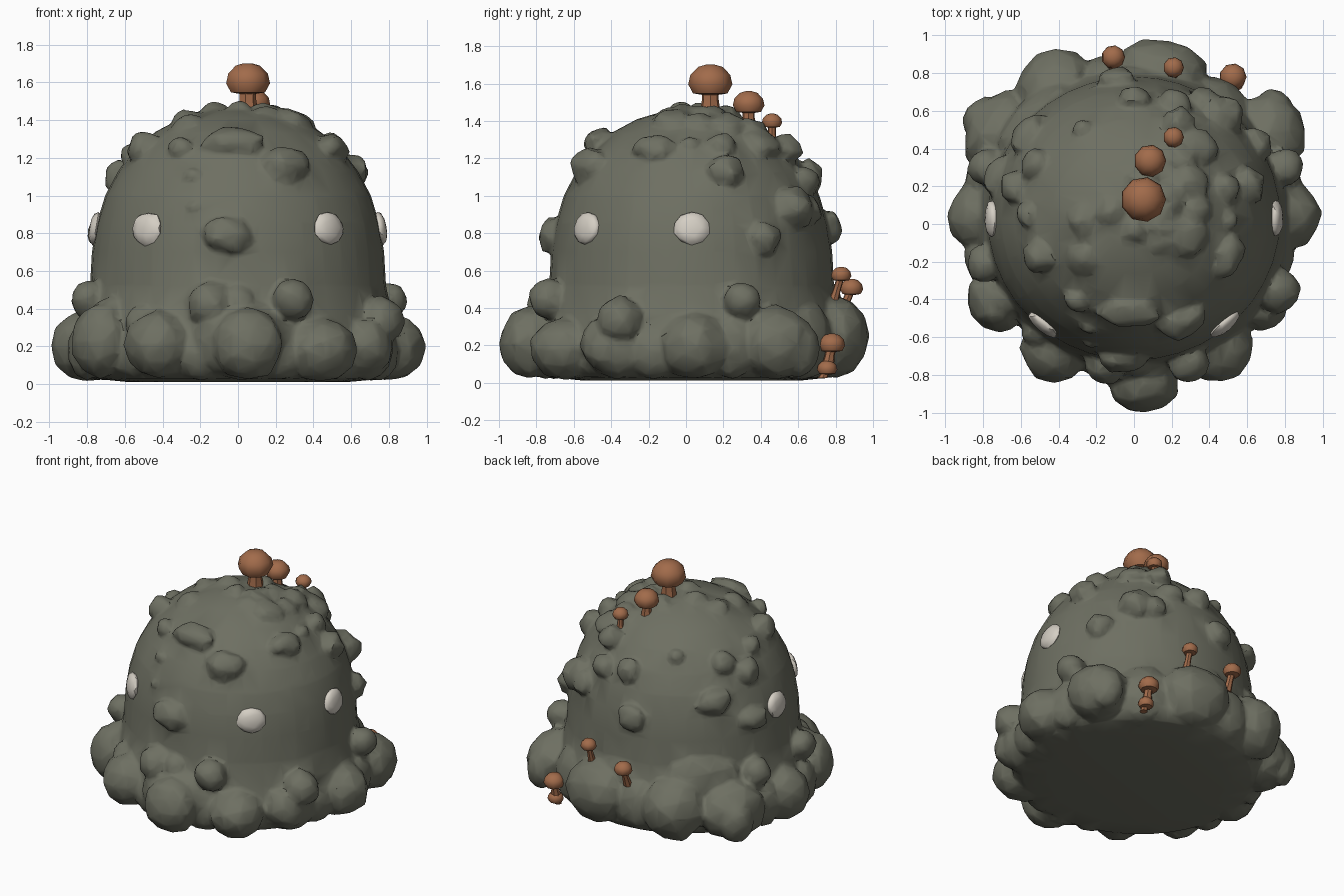
import bpy, bmesh, math, random
from mathutils import Vector, noise

random.seed(4)


def material(name, rgb):
    m = bpy.data.materials.new(name)
    m.diffuse_color = (*rgb, 1)
    return m


STONE = material("mossy_stone", (0.155, 0.16, 0.122))
RUST = material("mushroom_brown", (0.36, 0.148, 0.07))
PALE = material("pale_eye", (0.66, 0.62, 0.55))
stones = []


def smooth(ob, angle):
    bpy.ops.object.select_all(action='DESELECT')
    bpy.context.view_layer.objects.active = ob
    ob.select_set(True)
    bpy.ops.object.shade_smooth_by_angle(angle=math.radians(angle))


def finish(bm, name, mat, angle=40):
    bmesh.ops.recalc_face_normals(bm, faces=bm.faces)
    me = bpy.data.meshes.new(name)
    bm.to_mesh(me)
    bm.free()
    me.materials.append(mat)
    ob = bpy.data.objects.new(name, me)
    bpy.context.collection.objects.link(ob)
    if mat == STONE:
        stones.append(ob)
    else:
        smooth(ob, angle)
    return ob


def lathe(name, profile, mat, sides, origin=(0, 0, 0), lean=(0, 0), squash=1):
    bm = bmesh.new()
    rings = []
    for r, z in profile:
        rings.append([bm.verts.new((origin[0] + lean[0] * z + r * math.cos(math.tau * i / sides),
                                    origin[1] + lean[1] * z + r * squash * math.sin(math.tau * i / sides),
                                    origin[2] + z)) for i in range(sides)])
    for a, b in zip(rings, rings[1:]):
        for i in range(sides):
            j = (i + 1) % sides
            bm.faces.new((a[i], a[j], b[j], b[i]))
    bm.faces.new(rings[0])
    bm.faces.new(rings[-1])
    return finish(bm, name, mat)


# Domed body
CY, SQ = 0.03, 0.97
DOME = [(0.60, 0.012), (0.78, 0.03), (0.84, 0.08), (0.85, 0.2), (0.82, 0.36), (0.785, 0.52), (0.775, 0.7),
        (0.75, 0.85), (0.705, 1.0), (0.635, 1.13), (0.545, 1.25), (0.435, 1.34), (0.30, 1.41),
        (0.16, 1.45), (0.03, 1.465)]
body = lathe("body", DOME, STONE, 40, (0, CY, 0), squash=SQ)


def dome_point(az, z):
    """Surface point and outward normal of the dome."""
    for (r0, z0), (r1, z1) in zip(DOME, DOME[1:]):
        if z0 <= z <= z1:
            break
    r = r0 + (r1 - r0) * (z - z0) / (z1 - z0)
    c, s = math.cos(az), math.sin(az)
    n = Vector((c * (z1 - z0), s * (z1 - z0), r0 - r1)).normalized()
    return Vector((r * c, CY + SQ * r * s, z)), n


def lump(name, pos, radii, normal, mat=STONE, rough=0.12, freq=1.6):
    """Knobbly ellipsoid; the third radius lies along the normal."""
    bm = bmesh.new()
    bmesh.ops.create_icosphere(bm, subdivisions=2, radius=1)
    rot = Vector(normal).to_track_quat('Z', 'Y').to_matrix()
    off = Vector([random.uniform(-50, 50) for _ in range(3)])
    for v in bm.verts:
        k = 1.02 + rough * 1.6 * noise.noise(v.co * freq + off)
        p = Vector(v.co[i] * radii[i] * k for i in range(3))
        v.co = rot @ p + Vector(pos)
        v.co.z = max(v.co.z, 0.015)
    return finish(bm, name, mat)


# Boulders round the foot: x, y, z, half width, half height, half depth
FOOT = [
    (0.81, 0.05, 0.20, 0.19, 0.18, 0.18), (-0.81, 0.04, 0.20, 0.19, 0.19, 0.18),
    (0.44, -0.64, 0.18, 0.19, 0.17, 0.20), (-0.42, -0.66, 0.21, 0.18, 0.18, 0.18),
    (0.02, -0.75, 0.23, 0.26, 0.21, 0.13), (0.05, -0.84, 0.21, 0.19, 0.19, 0.16),
    (0.69, -0.37, 0.19, 0.17, 0.17, 0.12), (-0.73, -0.41, 0.23, 0.17, 0.20, 0.15),
    (0.71, 0.48, 0.21, 0.21, 0.20, 0.20), (-0.70, 0.48, 0.22, 0.24, 0.20, 0.19),
    (0.75, 0.60, 0.18, 0.12, 0.15, 0.10), (-0.80, 0.56, 0.18, 0.12, 0.15, 0.10),
    (0.44, 0.62, 0.22, 0.20, 0.21, 0.15), (-0.42, 0.73, 0.24, 0.22, 0.22, 0.19),
    (-0.15, 0.76, 0.22, 0.18, 0.20, 0.13), (0.15, 0.80, 0.25, 0.25, 0.22, 0.18),
    (0.22, -0.70, 0.17, 0.16, 0.15, 0.10), (-0.20, -0.70, 0.16, 0.15, 0.14, 0.10),
    (0.75, -0.17, 0.17, 0.15, 0.15, 0.10), (-0.80, -0.19, 0.18, 0.14, 0.16, 0.10),
    (0.78, 0.25, 0.19, 0.15, 0.17, 0.10), (-0.79, 0.25, 0.20, 0.15, 0.17, 0.10),
    (-0.50, 0.54, 0.38, 0.28, 0.24, 0.14), (0.0, 0.72, 0.38, 0.22, 0.18, 0.12),
]
for x, y, z, w, h, d in FOOT:
    lump("foot_boulder", (x, y, z), (w, h, d), (x, y, 0), rough=0.07)

# Smaller boulders sitting on the foot ring: x, y, z, radius
for x, y, z, r in [(0.29, -0.73, 0.45, 0.11), (-0.15, -0.73, 0.42, 0.12), (0.0, -0.72, 0.43, 0.09),
                   (0.75, -0.35, 0.33, 0.13), (-0.79, -0.21, 0.45, 0.10), (0.80, 0.30, 0.44, 0.10),
                   (-0.78, 0.30, 0.44, 0.10), (0.67, -0.42, 0.2, 0.15), (-0.68, -0.40, 0.36, 0.10),
                   (-0.50, -0.56, 0.32, 0.10)]:
    lump("upper_boulder", (x, y, z), (r, r, r), (x, y, 0), rough=0.1)

# Rocks stuck to the dome: direction x, y, then height, half width, half height
ROCKS = [
    (-0.03, -0.50, 1.28, 0.16, 0.09), (0.25, -0.52, 1.16, 0.13, 0.10), (-0.06, -0.75, 0.79, 0.13, 0.10),
    (-0.25, -0.58, 1.11, 0.05, 0.035), (-0.25, -0.70, 0.94, 0.035, 0.025), (-0.50, -0.18, 1.25, 0.09, 0.09),
    (0.49, -0.18, 1.25, 0.12, 0.08), (-0.63, 0.20, 1.10, 0.09, 0.09), (0.64, 0.22, 1.13, 0.10, 0.09),
    (0.48, 0.60, 0.93, 0.12, 0.12), (0.64, 0.43, 0.77, 0.09, 0.09), (0.55, 0.02, 1.28, 0.05, 0.04),
    (0.22, 0.66, 1.08, 0.09, 0.08), (-0.09, 0.76, 0.83, 0.10, 0.09), (-0.49, 0.31, 1.18, 0.09, 0.08),
    (-0.25, 0.48, 1.23, 0.055, 0.05), (0.00, 0.64, 1.11, 0.09, 0.09), (0.36, 0.64, 0.92, 0.09, 0.09),
    (-0.56, 0.48, 0.96, 0.12, 0.09), (-0.73, 0.26, 0.80, 0.10, 0.08), (-0.30, -0.42, 1.25, 0.07, 0.06),
    (0.50, 0.20, 1.27, 0.08, 0.07), (-0.55, 0.05, 1.22, 0.07, 0.06),
]
for x, y, z, w, h in ROCKS:
    p, n = dome_point(math.atan2(y - CY, x), z)
    lump("dome_rock", p, (w, h, min(w, h) * 0.9), n, rough=0.2, freq=2)

# Crust of flat rocks near the crown: x, y, z, radius
for x, y, z, r in [(-0.27, 0.02, 1.39, 0.09), (-0.27, -0.19, 1.36, 0.09), (-0.12, 0.06, 1.43, 0.08),
                   (0.28, -0.07, 1.39, 0.12), (0.16, 0.02, 1.42, 0.11), (0.30, 0.22, 1.37, 0.11),
                   (0.34, 0.40, 1.28, 0.11), (0.25, 0.36, 1.34, 0.10), (0.15, -0.08, 1.41, 0.09),
                   (0.33, 0.07, 1.37, 0.10), (0.0, -0.03, 1.43, 0.08), (0.24, 0.54, 1.25, 0.09),
                   (0.05, 0.22, 1.42, 0.09), (0.20, 0.14, 1.41, 0.09)]:
    lump("crown_rock", (x, y, z), (r, r * 0.9, 0.065), (x, y - CY, 0.7), rough=0.25, freq=2.2)

# Fuse the stone parts into one weathered, faceted surface
bpy.ops.object.select_all(action='DESELECT')
for ob in stones:
    ob.select_set(True)
bpy.context.view_layer.objects.active = body
bpy.ops.object.join()
fuse = body.modifiers.new("fuse", 'REMESH')
fuse.mode, fuse.voxel_size = 'VOXEL', 0.016
soften = body.modifiers.new("soften", 'SMOOTH')
soften.factor, soften.iterations = 0.4, 1
facet = body.modifiers.new("facet", 'DECIMATE')
facet.ratio = 0.1
for m in ("fuse", "soften", "facet"):
    bpy.ops.object.modifier_apply(modifier=m)
smooth(body, 45)

# Pale eyes, two in front and one on each side
for side in (-1, 1):
    for x, y in [(0.475, -0.54), (0.76, CY)]:
        p, n = dome_point(math.atan2(y - CY, side * x), 0.825)
        lump("eye", p, (0.097, 0.088, 0.035), n, PALE, 0.08, 2.5)


# Mushrooms: cap centre, cap radius, stem length, lean of the stem
def mushroom(x, y, z, r, stem, lean=(0, 0)):
    base = (x - lean[0] * stem, y - lean[1] * stem, z - stem)
    lathe("mushroom_stem", [(r * 0.5, 0), (r * 0.38, stem * 0.5), (r * 0.4, stem)], RUST, 7, base, lean)
    cap = [(0.35, -0.55), (0.78, -0.48), (1.0, -0.08), (0.9, 0.35), (0.55, 0.7), (0.2, 0.8)]
    lathe("mushroom_cap", [(r * a, r * b) for a, b in cap], RUST, 9, (x, y, z))


mushroom(0.05, 0.13, 1.605, 0.12, 0.18)
mushroom(0.085, 0.335, 1.49, 0.086, 0.14)
mushroom(0.21, 0.46, 1.395, 0.055, 0.12)
mushroom(0.21, 0.83, 0.575, 0.055, 0.14, (0, 0.3))
mushroom(-0.11, 0.885, 0.505, 0.063, 0.14, (0, 0.4))
mushroom(0.525, 0.78, 0.205, 0.072, 0.12, (0, 0.2))
mushroom(0.53, 0.755, 0.075, 0.055, 0.05, (0, 0.5))
